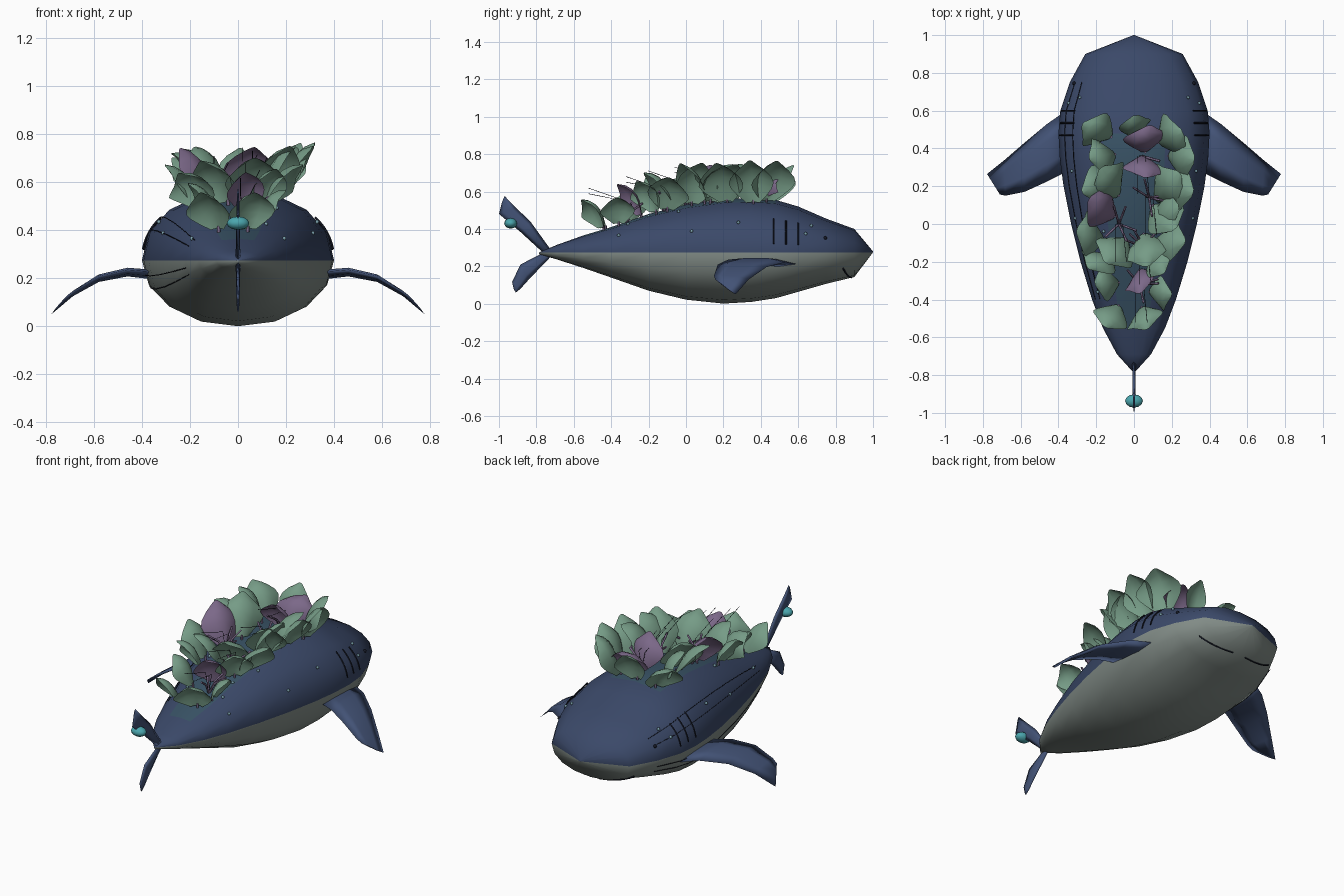
import bpy, bmesh, math, random
from mathutils import Vector

if "Cube" in bpy.data.objects:
    bpy.data.objects.remove(bpy.data.objects["Cube"])
random.seed(4)


def mat(name, rgb):
    m = bpy.data.materials.new(name)
    m.diffuse_color = (*rgb, 1)
    m.use_nodes = True
    m.node_tree.nodes["Principled BSDF"].inputs["Base Color"].default_value = m.diffuse_color
    return m


NAVY = mat("navy", (.043, .066, .14))
MOSS = mat("moss_navy", (.04, .085, .13))
BELLY = mat("belly_grey", (.22, .26, .24))
FIN = mat("fin_blue", (.055, .085, .18))
GREEN = mat("leaf_green", (.18, .33, .24))
MAUVE = mat("petal_mauve", (.2, .14, .25))
TEAL = mat("teal", (.07, .38, .42))
DARK = mat("dark_line", (.008, .01, .02))
PALE = mat("pale_spot", (.2, .36, .42))


def make(name, verts, faces, mats, smooth=True):
    me = bpy.data.meshes.new(name)
    me.from_pydata([tuple(v) for v in verts], [], faces)
    bm = bmesh.new()
    bm.from_mesh(me)
    bmesh.ops.recalc_face_normals(bm, faces=bm.faces)
    bm.to_mesh(me)
    bm.free()
    ob = bpy.data.objects.new(name, me)
    bpy.context.collection.objects.link(ob)
    for m in mats:
        me.materials.append(m)
    for p in me.polygons:
        p.use_smooth = smooth
    return ob


# Body stations: y, half width, top z, bottom z
WL = .275
ST = [(-.785, .004, .275, .265), (-.69, .09, .315, .237), (-.55, .165, .365, .192),
      (-.4, .222, .41, .14), (-.2, .283, .48, .07), (0, .333, .53, .022), (.2, .373, .56, .001),
      (.35, .393, .565, .01), (.48, .4, .555, .03), (.6, .39, .52, .064),
      (.75, .34, .455, .107), (.9, .258, .4, .143), (1, .003, .28, .275)]
SEG = 16


def body_pt(y, deg, out=0.0):
    for s, t in zip(ST, ST[1:]):
        if y <= t[0]:
            break
    f = (y - s[0]) / (t[0] - s[0])
    w, top, bot = (s[i] + (t[i] - s[i]) * f for i in (1, 2, 3))
    c, n = math.cos(math.radians(deg)), math.sin(math.radians(deg))
    px = math.copysign(abs(c) ** .92, c) * w
    pz = abs(n) ** .92 * ((top - WL) if n >= 0 else (bot - WL))
    return Vector((px + c * out, y, WL + pz + n * out))


verts = [body_pt(s[0], 360 * k / SEG) for s in ST for k in range(SEG)]
faces = [(i * SEG + k, i * SEG + (k + 1) % SEG, (i + 1) * SEG + (k + 1) % SEG, (i + 1) * SEG + k)
         for i in range(len(ST) - 1) for k in range(SEG)]
faces += [tuple(range(SEG)), tuple(range((len(ST) - 1) * SEG, len(ST) * SEG))]
body = make("body", verts, faces, [NAVY, BELLY, MOSS])
for p in body.data.polygons:
    c = p.center
    if c.z < WL - .002:
        p.material_index = 1
    elif abs(c.x) < .1 and -.5 < c.y < .5:
        p.material_index = 2


# Fins: lens-shaped sections from leading to trailing edge
def fin(name, stations, normal):
    n, vs = Vector(normal), []
    for a, b, t in stations:
        a, b = Vector(a), Vector(b)
        vs += [a, a.lerp(b, .3) + n * t, a.lerp(b, .7) + n * t * .7,
               b, a.lerp(b, .7) - n * t * .7, a.lerp(b, .3) - n * t]
    m = len(stations)
    fs = [(i * 6 + k, i * 6 + (k + 1) % 6, i * 6 + 6 + (k + 1) % 6, i * 6 + 6 + k)
          for i in range(m - 1) for k in range(6)]
    fs += [tuple(range(6)), tuple(range((m - 1) * 6, m * 6))]
    return make(name, vs, fs, [FIN])


for s, side in ((1, "right"), (-1, "left")):
    fin(side + "_pectoral_fin",
        [((s * .33, .62, .208), (s * .33, .29, .225), .02),
         ((s * .46, .53, .222), (s * .46, .225, .236), .018),
         ((s * .58, .43, .196), (s * .58, .17, .21), .015),
         ((s * .69, .335, .13), (s * .68, .15, .15), .01),
         ((s * .778, .265, .05), (s * .71, .156, .13), .004)], (0, 0, 1))
fin("tail_upper_lobe",
    [((0, -.72, .285), (0, -.75, .26), .01), ((0, -.83, .437), (0, -.885, .384), .008),
     ((0, -.91, .515), (0, -1, .48), .006), ((0, -.97, .576), (0, -.985, .54), .003)], (1, 0, 0))
fin("tail_lower_lobe",
    [((0, -.72, .255), (0, -.75, .28), .01), ((0, -.84, .13), (0, -.885, .21), .008),
     ((0, -.885, .08), (0, -.93, .117), .006), ((0, -.91, .06), (0, -.92, .075), .003)], (1, 0, 0))


# Small ellipsoids: tail bead, eyes, spots
def blob(name, loc, scale, m, seg=8):
    bpy.ops.mesh.primitive_uv_sphere_add(segments=seg, ring_count=max(4, seg // 2), radius=1, location=loc)
    ob = bpy.context.object
    ob.name, ob.scale = name, scale
    ob.data.materials.append(m)
    bpy.ops.object.shade_smooth()


blob("tail_bead", (0, -.937, .43), (.047, .035, .028), TEAL, 12)
for a in (23, 157):
    blob("eye", body_pt(.745, a), (.01, .01, .01), DARK)
for y, a in ((.64, 24), (.67, 40), (.28, 32), (-.04, 62), (.03, 24), (-.31, 64), (-.36, 36), (-.2, 70)):
    for deg in (a, 180 - a):
        blob("spot", body_pt(y, deg), (.009, .009, .009), PALE, 6)


# Thin tubes: gills, mouth, side stripes, twigs
def tube(name, pts, r, m):
    cu = bpy.data.curves.new(name, 'CURVE')
    cu.dimensions, cu.bevel_depth, cu.bevel_resolution = '3D', r, 0
    cu.use_fill_caps = True
    sp = cu.splines.new('POLY')
    sp.points.add(len(pts) - 1)
    for p, v in zip(sp.points, pts):
        p.co = (*v, 1)
    cu.materials.append(m)
    ob = bpy.data.objects.new(name, cu)
    bpy.context.collection.objects.link(ob)


for y in (.47, .535, .6):
    for f in (lambda d: d, lambda d: 180 - d):
        tube("gill_slit", [body_pt(y, f(d)) for d in range(8, 40, 5)], .0045, DARK)
for d in (24, 37, -12, -24):
    tube("side_stripe", [body_pt(y / 20, 180 - d) for y in range(15, -9, -1)], .002, DARK)
# mouth runs straight across under the snout, with a small gap
for s in (1, -1):
    tube("mouth", [body_pt(.885 - .045 * k / 6, -90 + s * (8 + 8 * k)) for k in range(7)], .005, DARK)


# Leaves: upright blades, widest near the top, tip curling outward
def leaf(name, x, y, az, length, width, m):
    length, width = length * 1.12, width * 1.4
    a = math.radians(az)
    out, sidev, up = Vector((math.cos(a), math.sin(a), 0)), Vector((-math.sin(a), math.cos(a), 0)), Vector((0, 0, 1))
    base = body_pt(y, 90 - math.degrees(math.asin(max(-1, min(1, x / .38)))), -.01)
    base.x = x
    p, vs, n = base + up * .02, [], 7
    lean0, lean1 = random.uniform(.15, .4), random.uniform(1.5, 2.2)
    skew = random.uniform(-.3, .3)
    for i in range(n):
        t = i / (n - 1)
        th = lean0 + (lean1 - lean0) * t ** 1.8
        d = out * math.sin(th) + up * math.cos(th)
        nrm = out * math.cos(th) - up * math.sin(th)
        w = width / 2 * max(.05, math.sin(math.pi * (.1 + .87 * t) ** 1.15)) ** .8
        for u in (-1, -.5, 0, .5, 1):
            vs.append(p + sidev * u * w * .95 + nrm * (u * u * w * .5 + u * w * skew))
        p = p + d * length / (n - 1) + sidev * skew * .02
    fs = [(i * 5 + k, i * 5 + k + 1, i * 5 + k + 6, i * 5 + k + 5) for i in range(n - 1) for k in range(4)]
    make(name, vs, fs, [m])
    tube(name + "_stem", [base, base + up * .03], .007, MAUVE)


GREENS = [(.13, .43, 25, .24, .2), (.18, .36, -5, .25, .18), (-.12, .46, 150, .22, .16),
          (-.1, .37, 195, .22, .17), (0, .46, 95, .2, .13), (-.11, .25, 200, .24, .16),
          (.15, .22, -15, .25, .18), (.11, .13, 40, .27, .19), (.1, .1, -50, .25, .17),
          (-.08, .15, 130, .25, .18), (.09, .03, 10, .25, .16), (.05, -.05, -80, .24, .18),
          (.1, -.1, -5, .23, .17), (-.04, -.08, 230, .23, .18), (-.16, -.08, 170, .22, .18),
          (-.13, -.16, 225, .2, .16), (.09, -.16, -50, .2, .16), (-.08, -.31, 185, .19, .15),
          (-.08, -.43, 240, .19, .15), (.04, -.44, -70, .19, .16), (.08, -.36, 0, .18, .14)]
MAUVES = [(.06, .38, 90, .2, .2), (.05, .36, -90, .2, .18), (-.1, .04, 150, .25, .18),
          (.03, -.24, -75, .2, .13)]
for g in GREENS:
    leaf("leaf", *g, GREEN)
for g in MAUVES:
    leaf("petal", *g, MAUVE)

# Twigs fanning out of each plant cluster
for cx, cy in ((.04, .36), (.08, .14), (-.08, 0), (.05, -.12), (.03, -.32)):
    b = body_pt(cy, 90, -.01)
    b.x = cx
    for k in range(5):
        a = random.uniform(0, 6.28)
        o = Vector((math.cos(a), math.sin(a), 0))
        tube("twig", [b, b + o * .04 + Vector((0, 0, .07)), b + o * .1 + Vector((0, 0, .11))], .006, MAUVE)
    # trailing whiskers sweep toward the tail
    for k in range(2):
        s = b + Vector((.04 * k - .02, 0, .12))
        tube("whisker", [b, s, s + Vector((.02 * k, -.2, .07 - .03 * k))], .0015, DARK)
